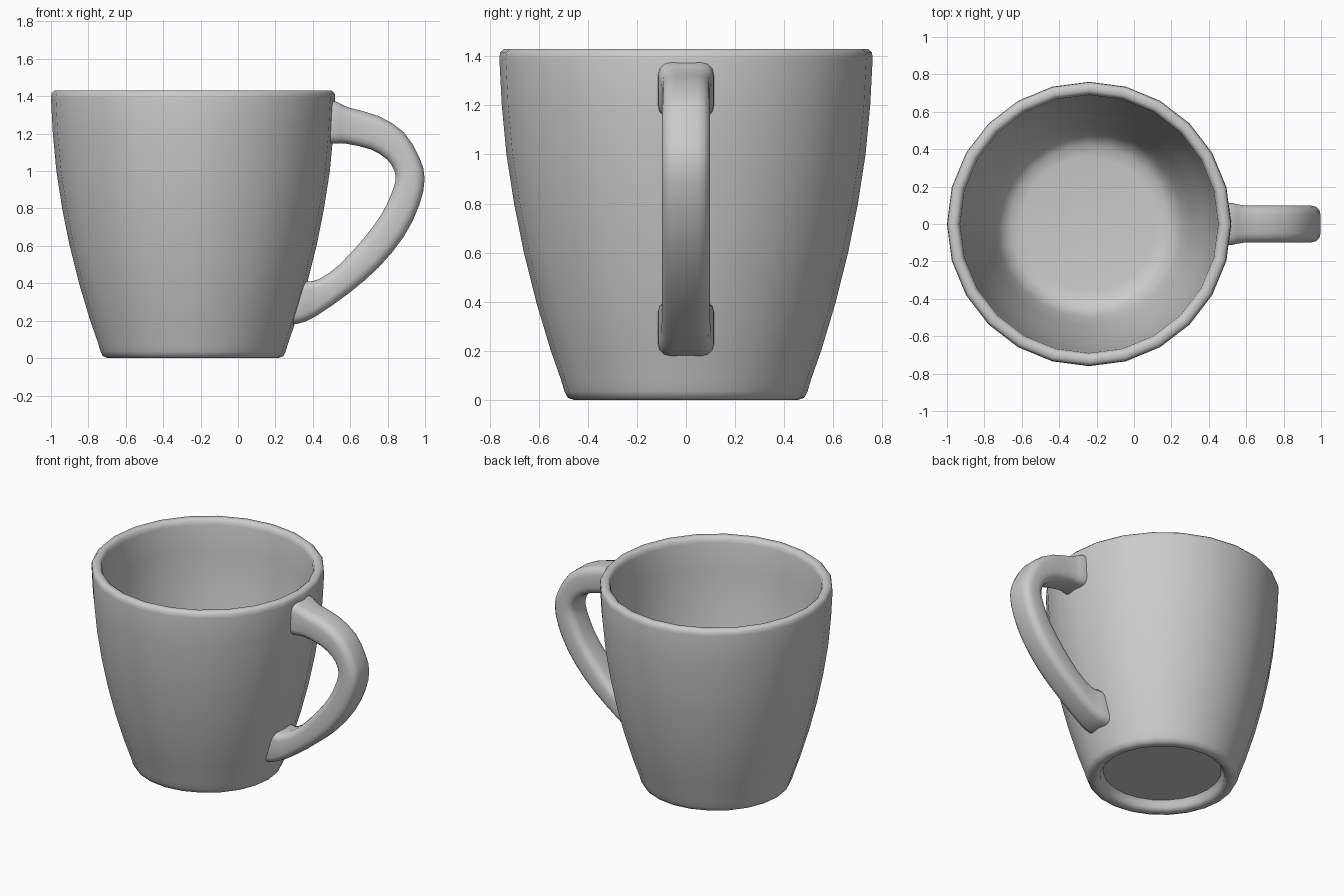
import bpy, bmesh, math
from mathutils import Vector

if "Cube" in bpy.data.objects:
    bpy.data.objects.remove(bpy.data.objects["Cube"])

CX = -0.24      # axis of the cup
SIDES = 24


def finish(name, bm, angle):
    bmesh.ops.recalc_face_normals(bm, faces=bm.faces)
    mesh = bpy.data.meshes.new(name)
    bm.to_mesh(mesh)
    bm.free()
    ob = bpy.data.objects.new(name, mesh)
    bpy.context.collection.objects.link(ob)
    bpy.ops.object.select_all(action='DESELECT')
    ob.select_set(True)
    bpy.context.view_layer.objects.active = ob
    bpy.ops.object.shade_smooth_by_angle(angle=math.radians(angle))
    return ob


def bridge(bm, rings):
    for a, b in zip(rings, rings[1:]):
        n = len(a)
        for i in range(n):
            j = (i + 1) % n
            bm.faces.new((a[i], a[j], b[j], b[i]))
    bm.faces.new(rings[0])
    bm.faces.new(rings[-1])


# Cup: one lathe profile from recessed underside, up the wall, over the rim, to the floor
profile = [
    (0.385, 0.065), (0.40, 0.045), (0.405, 0.02), (0.425, 0.003), (0.455, 0.0),
    (0.482, 0.01), (0.495, 0.035), (0.508, 0.08), (0.55, 0.2), (0.61, 0.4),
    (0.66, 0.6), (0.70, 0.8), (0.731, 1.0), (0.75, 1.2), (0.76, 1.39),
    (0.757, 1.415), (0.742, 1.43), (0.712, 1.43), (0.697, 1.418), (0.69, 1.39),
    (0.68, 1.2), (0.661, 1.0), (0.631, 0.8), (0.592, 0.6), (0.545, 0.4),
    (0.50, 0.22), (0.465, 0.155), (0.42, 0.125), (0.36, 0.115),
]
bm = bmesh.new()
rings = []
for r, z in profile:
    rings.append([bm.verts.new((CX + r * math.cos(2 * math.pi * i / SIDES),
                                r * math.sin(2 * math.pi * i / SIDES), z))
                  for i in range(SIDES)])
bridge(bm, rings)
finish("cup_body", bm, 50)

# Handle: stations of (outer x, outer z, inner x, inner z, half width)
stations = [Vector(s) for s in (
    (0.475, 1.38, 0.475, 1.148, 0.115),
    (0.53, 1.37, 0.53, 1.148, 0.111),
    (0.59, 1.34, 0.58, 1.146, 0.10),
    (0.75, 1.295, 0.71, 1.116, 0.098),
    (0.887, 1.207, 0.796, 1.063, 0.098),
    (0.969, 1.074, 0.835, 1.004, 0.098),
    (0.998, 0.96, 0.841, 0.945, 0.098),
    (0.969, 0.817, 0.812, 0.86, 0.098),
    (0.887, 0.65, 0.764, 0.764, 0.098),
    (0.753, 0.486, 0.673, 0.641, 0.098),
    (0.593, 0.347, 0.54, 0.497, 0.098),
    (0.41, 0.22, 0.433, 0.422, 0.10),
    (0.32, 0.184, 0.375, 0.410, 0.112),
    (0.265, 0.178, 0.325, 0.405, 0.115),
)]


def catmull(p, q, r, s, t):
    return 0.5 * (2 * q + (r - p) * t + (2 * p - 5 * q + 4 * r - s) * t ** 2
                  + (3 * q - p - 3 * r + s) * t ** 3)


path = []
last = len(stations) - 1
for i in range(last):
    p, q = stations[max(i - 1, 0)], stations[i]
    r, s = stations[i + 1], stations[min(i + 2, last)]
    path += [catmull(p, q, r, s, 0), catmull(p, q, r, s, 0.5)]
path.append(stations[-1])

# Rounded rectangle cross-section swept through the stations
bm = bmesh.new()
rings = []
for ox, oz, ix, iz, w in path:
    outer, inner = Vector((ox, 0, oz)), Vector((ix, 0, iz))
    mid, half = (outer + inner) / 2, (outer - inner) / 2
    h = half.length
    rad = 0.05
    ring = []
    for sy, sh, start in ((1, 1, 0), (-1, 1, 90), (-1, -1, 180), (1, -1, 270)):
        for k in range(4):
            a = math.radians(start + 30 * k)
            y = sy * (w - rad) + rad * math.cos(a)
            d = sh * (h - rad) + rad * math.sin(a)
            ring.append(bm.verts.new(mid + half * (d / h) + Vector((0, y, 0))))
    rings.append(ring)
bridge(bm, rings)
finish("handle", bm, 50)
